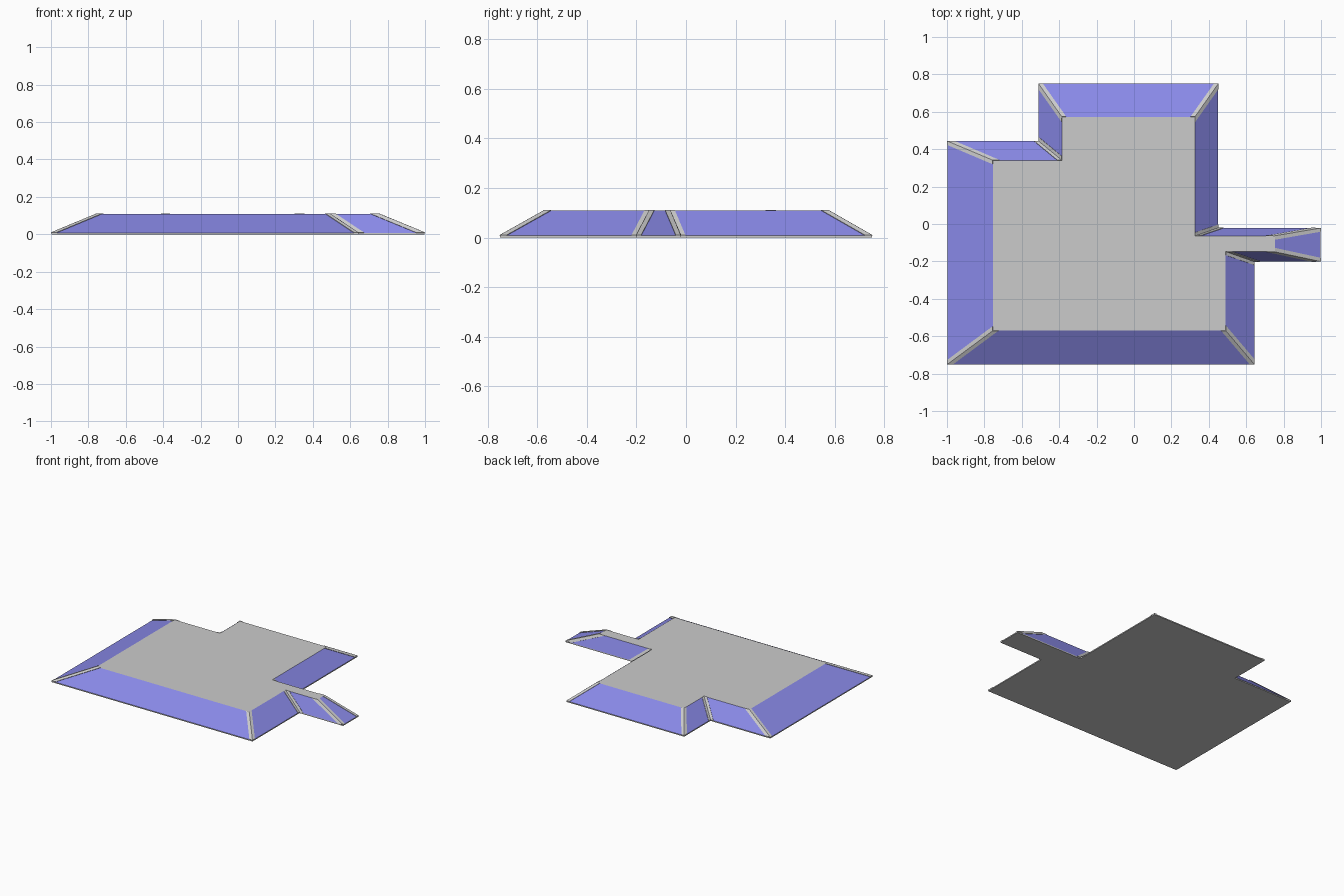
import bpy
from mathutils import Vector

if "Cube" in bpy.data.objects:
    bpy.data.objects.remove(bpy.data.objects["Cube"])

BASE_Z, TOP_Z = 0.008, 0.109
CAP_W, CAP_T = 0.019, 0.003

# matching eave and deck outlines, counter-clockwise from front left
eave = [(-.998, -.75), (.643, -.75), (.643, -.2), (.998, -.2), (.998, -.022),
        (.45, -.022), (.45, .75), (-.51, .75), (-.51, .443), (-.998, .443)]
deck = [(-.755, -.57), (.49, -.57), (.49, -.147), (.753, -.147), (.753, -.065),
        (.325, -.065), (.325, .573), (-.385, .573), (-.385, .34), (-.755, .34)]
n = len(eave)


def make(name, verts, faces, mat=None):
    mesh = bpy.data.meshes.new(name)
    mesh.from_pydata([tuple(v) for v in verts], [], faces)
    mesh.update()
    obj = bpy.data.objects.new(name, mesh)
    bpy.context.collection.objects.link(obj)
    if mat:
        mesh.materials.append(mat)
    return obj


def ring_faces():
    return [(i, (i + 1) % n, n + (i + 1) % n, n + i) for i in range(n)]


blue = bpy.data.materials.new("slope_blue")
blue.diffuse_color = (0.25, 0.25, 0.8, 1)
blue.use_nodes = True
blue.node_tree.nodes["Principled BSDF"].inputs["Base Color"].default_value = blue.diffuse_color

low = [Vector((x, y, BASE_Z)) for x, y in eave]
high = [Vector((x, y, TOP_Z)) for x, y in deck]

# thin eave slab with flat underside
ground = [Vector((x, y, 0)) for x, y in eave]
make("eave_base", ground + low,
     ring_faces() + [tuple(range(n))[::-1], tuple(range(n, 2 * n))])

# sloping blue roof sides
make("roof_slopes", low + high, ring_faces(), blue)

# flat top
make("flat_deck", high, [tuple(range(n))])

# folded cap strip along every hip and valley
for i in range(n):
    b, t = low[i], high[i]
    edge = (t - b).normalized()

    def shift(j):
        along = (low[j] - b).normalized()
        return along * (CAP_W / along.cross(edge).length)

    prev, nxt = shift(i - 1), shift((i + 1) % n)
    cap = make(f"hip_cap_{i + 1}", [b + prev, b, b + nxt, t + prev, t, t + nxt],
               [(0, 1, 4, 3), (1, 2, 5, 4)])
    mod = cap.modifiers.new("thickness", 'SOLIDIFY')
    mod.thickness = CAP_T
    mod.offset = 1
